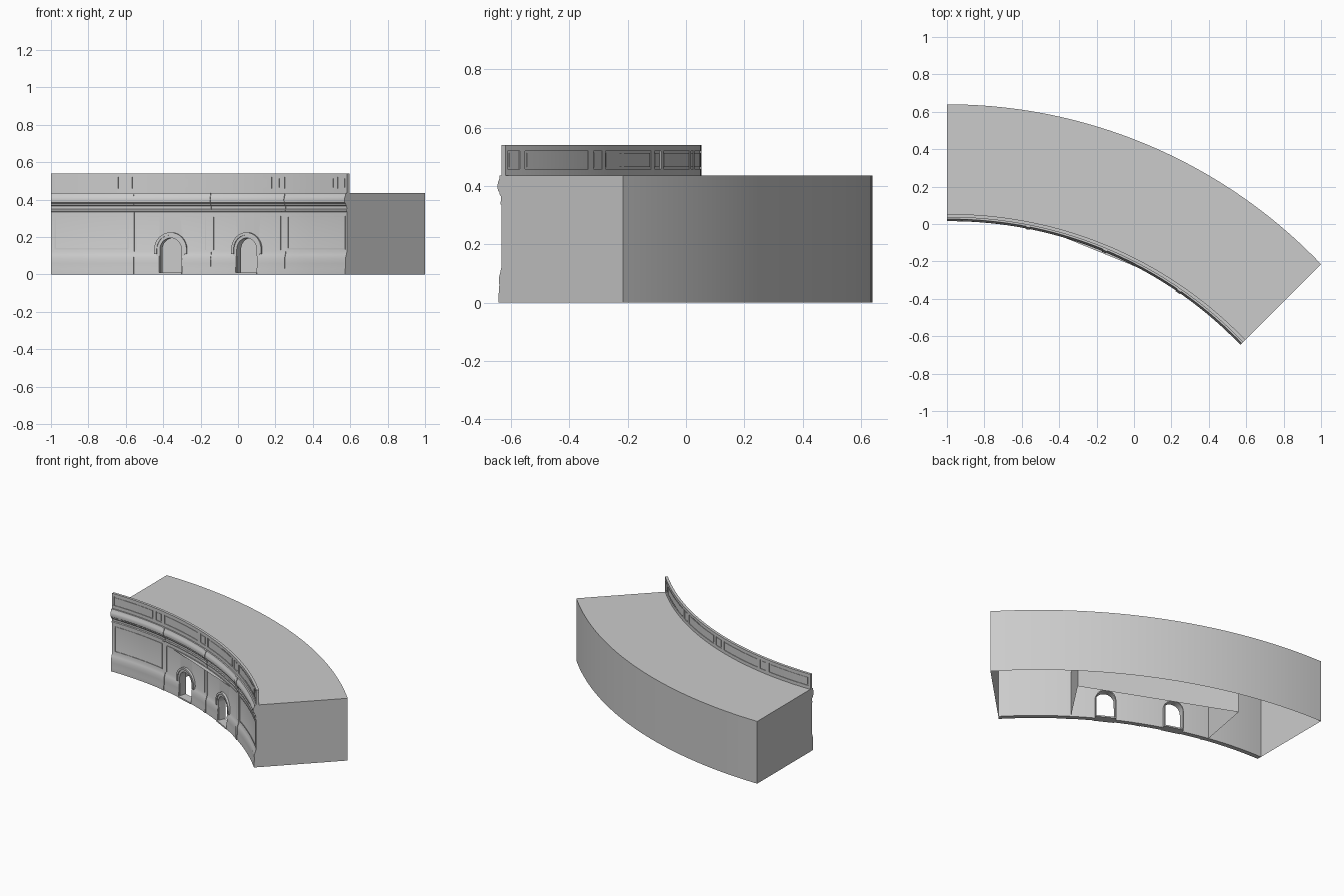
import bpy, bmesh
from math import sin, cos, asin, pi, radians
from mathutils import Vector, Matrix

if "Cube" in bpy.data.objects:
    bpy.data.objects.remove(bpy.data.objects["Cube"])

R, CY = 2.767, -2.127          # outer arc radius and centre (x = -1)
SWEEP = radians(46.3)
TURN = radians(45)
TOP = 0.436


def pt(t, o, z):
    """Point at fraction t of the arc; o = offset from the front wall face
    (positive = outwards to the front, -1 = the outer back wall)."""
    d = max(0.0, 0.59 + 0.015 * (1 - t) + o)
    return Vector((-1 + R * sin(SWEEP * t) - d * sin(TURN * t),
                   CY + R * cos(SWEEP * t) - d * cos(TURN * t), z))


def at_x(x):
    return asin(min(1, (x + 1) / 2.185)) / SWEEP


def finish(name, bm, smooth=True):
    bmesh.ops.recalc_face_normals(bm, faces=bm.faces)
    me = bpy.data.meshes.new(name)
    bm.to_mesh(me)
    bm.free()
    ob = bpy.data.objects.new(name, me)
    bpy.context.collection.objects.link(ob)
    if smooth:
        shade(ob)
    return ob


def select(ob):
    bpy.ops.object.select_all(action='DESELECT')
    ob.select_set(True)
    bpy.context.view_layer.objects.active = ob


def shade(ob):
    select(ob)
    bpy.ops.object.shade_smooth_by_angle(angle=radians(25))


def add_sweep(bm, profile, t0=0.0, t1=1.0, n=48, closed=True, caps=True):
    rows = [[bm.verts.new(pt(t0 + (t1 - t0) * i / n, o, z)) for o, z in profile]
            for i in range(n + 1)]
    m = len(profile)
    for a, b in zip(rows, rows[1:]):
        for j in range(m if closed else m - 1):
            k = (j + 1) % m
            bm.faces.new((a[j], a[k], b[k], b[j]))
    if caps:
        bm.faces.new(rows[0])
        bm.faces.new(rows[-1])


def add_slab(bm, x0, x1, z0, z1, o0, o1, step=0.05):
    t0, t1 = at_x(x0), at_x(x1)
    n = max(1, round((t1 - t0) / step * 2))
    add_sweep(bm, [(o0, z0), (o1, z0), (o1, z1), (o0, z1)], t0, t1, n)


# Building shell: back wall, flat roof and two end walls, open below
bm = bmesh.new()
add_sweep(bm, [(-1, 0), (-1, TOP), (-0.015, TOP), (-0.015, 0)], closed=False, caps=False)
front_strip = [f for f in bm.faces if f.calc_center_median().z < TOP - 0.01
               and abs(f.normal.z) < 0.1]
inner = [f for f in front_strip
         if (f.calc_center_median() - Vector((-1, CY, TOP / 2))).length < R - 0.2]
bmesh.ops.delete(bm, geom=inner, context='FACES')
for t in (0, 1):
    bm.faces.new([bm.verts.new(pt(t, o, z)) for o, z in
                  ((-1, 0), (-1, TOP), (-0.015, TOP), (-0.015, 0))])
finish("building_shell", bm)

# Front wall with flared base, string course and rounded cornice
FRONT = [(.014, 0), (.014, .03), (.011, .06), (.013, .085), (.006, .105), (0, .125),
         (0, .335), (.006, .337), (.006, .345), (.002, .35), (.003, .365), (.010, .372),
         (.011, .38), (.018, .385), (.020, .40), (.017, .415), (.011, .424), (.009, TOP)]
bm = bmesh.new()
add_sweep(bm, FRONT + [(-.018, TOP), (-.018, 0)])
wall = finish("front_wall", bm, False)


# Arched doorways
def arch(r, z0, spring=0.135, n=16):
    return ([(r, z0)] + [(r * cos(pi * i / n), spring + r * sin(pi * i / n))
                         for i in range(n + 1)] + [(-r, z0)])


def door_frame(x):
    t = at_x(x)
    return Matrix.Translation(pt(t, 0, 0)) @ Matrix.Rotation(-TURN * t, 4, 'Z')


def add_ring(bm, mat, r0, r1, z0, y0, y1):
    """Solid arch band between two radii, y0..y1 deep."""
    inn, out = arch(r0, z0), arch(r1, z0)
    rows = [[bm.verts.new(mat @ Vector((p[0], y, p[1])))
             for p, y in ((a, y0), (b, y0), (b, y1), (a, y1))] for a, b in zip(inn, out)]
    for a, b in zip(rows, rows[1:]):
        for j in range(4):
            k = (j + 1) % 4
            if (a[j].co - b[j].co).length > 1e-6:
                bm.faces.new((a[j], a[k], b[k], b[j]))
    bm.faces.new(rows[0])
    bm.faces.new(rows[-1])


for label, x in (("left", -0.357), ("right", 0.05)):
    mat = door_frame(x)
    # door opening
    bm = bmesh.new()
    outline = arch(0.064, -0.05)
    face = bm.faces.new([bm.verts.new(mat @ Vector((a, -0.1, z))) for a, z in outline])
    ext = bmesh.ops.extrude_face_region(bm, geom=[face])
    move = mat.to_3x3() @ Vector((0, 0.2, 0))
    bmesh.ops.translate(bm, vec=move, verts=[v for v in ext["geom"]
                                             if isinstance(v, bmesh.types.BMVert)])
    bmesh.ops.remove_doubles(bm, verts=bm.verts, dist=1e-5)
    cutter = finish(label + "_door_cutter", bm, False)
    mod = wall.modifiers.new("opening", 'BOOLEAN')
    mod.operation, mod.object, mod.solver = 'DIFFERENCE', cutter, 'EXACT'
    select(wall)
    bpy.ops.object.modifier_apply(modifier=mod.name)
    bpy.data.objects.remove(cutter)
    # lining, hood and threshold
    bm = bmesh.new()
    add_ring(bm, mat, 0.060, 0.066, 0, -0.006, 0.04)
    add_ring(bm, mat, 0.060, 0.078, 0.10, -0.010, 0.01)
    add_ring(bm, mat, 0.076, 0.090, 0.11, -0.016, 0.01)
    bmesh.ops.create_cube(bm, size=1, matrix=mat @ Matrix.Translation((0, 0.01, 0.005))
                          @ Matrix.Diagonal((0.13, 0.06, 0.01, 1)))
    finish(label + "_door_surround", bm)
shade(wall)

# Narrow pilaster strips following the wall profile
bm = bmesh.new()
for x in (-0.565, -0.152, 0.245):
    add_sweep(bm, [(o + .004, z) for o, z in FRONT] + [(-.01, TOP), (-.01, 0)],
              at_x(x - .011), at_x(x + .011), 1)
finish("pilaster_strips", bm)

# Thin moulded panel frames on the wall bays
bm = bmesh.new()
for x0, x1, z0 in ((-.98, -.585, .135), (.262, .572, .135)):
    add_slab(bm, x0, x1, .308, .314, -.004, .003)
    add_slab(bm, x0, x1, z0, z0 + .006, -.004, .003)
    for x in (x0, x1 - .006):
        add_slab(bm, x, x + .006, z0 + .006, .308, -.004, .003)
for x0, x1 in ((-.548, -.17), (-.135, .228)):
    add_slab(bm, x0, x1, .308, .314, -.004, .003)
    for x in (x0, x1 - .006):
        add_slab(bm, x, x + .006, .13, .308, -.004, .003)
finish("wall_panel_frames", bm)

# Parapet: thin core with rails and stiles leaving sunken panels on both faces
PANELS = [(-.985, -.665), (-.64, -.59), (-.565, -.245), (-.22, -.165),
          (-.14, .16), (.178, .225), (.248, .512), (.53, .572)]
bm = bmesh.new()
add_sweep(bm, [(-.004, TOP), (-.004, .535), (-.014, .535), (-.014, TOP)])
for z0, z1 in ((TOP - .003, .459), (.521, .541)):
    add_sweep(bm, [(0, z0), (0, z1), (-.018, z1), (-.018, z0)])
edges = [-1.0] + [x for p in PANELS for x in p] + [.5798]
for x0, x1 in zip(edges[::2], edges[1::2]):
    add_slab(bm, x0, x1, .459, .521, -.018, 0)
# raised inner field of each panel
for x0, x1 in PANELS:
    add_slab(bm, x0 + .007, x1 - .007, .466, .514, -.0165, -.0015)
finish("parapet", bm)

# Room behind the doors: partitions, back wall and ceiling, open below
bm = bmesh.new()
t0, t1, depth, h = at_x(-.60), at_x(.235), -.40, .31
a, b, c, d = [[bm.verts.new(pt(t, o, z)) for z in (0, h)] for t, o in
              ((t0, -.018), (t0, depth), (t1, depth), (t1, -.018))]
for p, q in ((a, b), (b, c), (c, d)):
    bm.faces.new((p[0], q[0], q[1], p[1]))
bm.faces.new((a[1], b[1], c[1], d[1]))
finish("door_room", bm, False)
